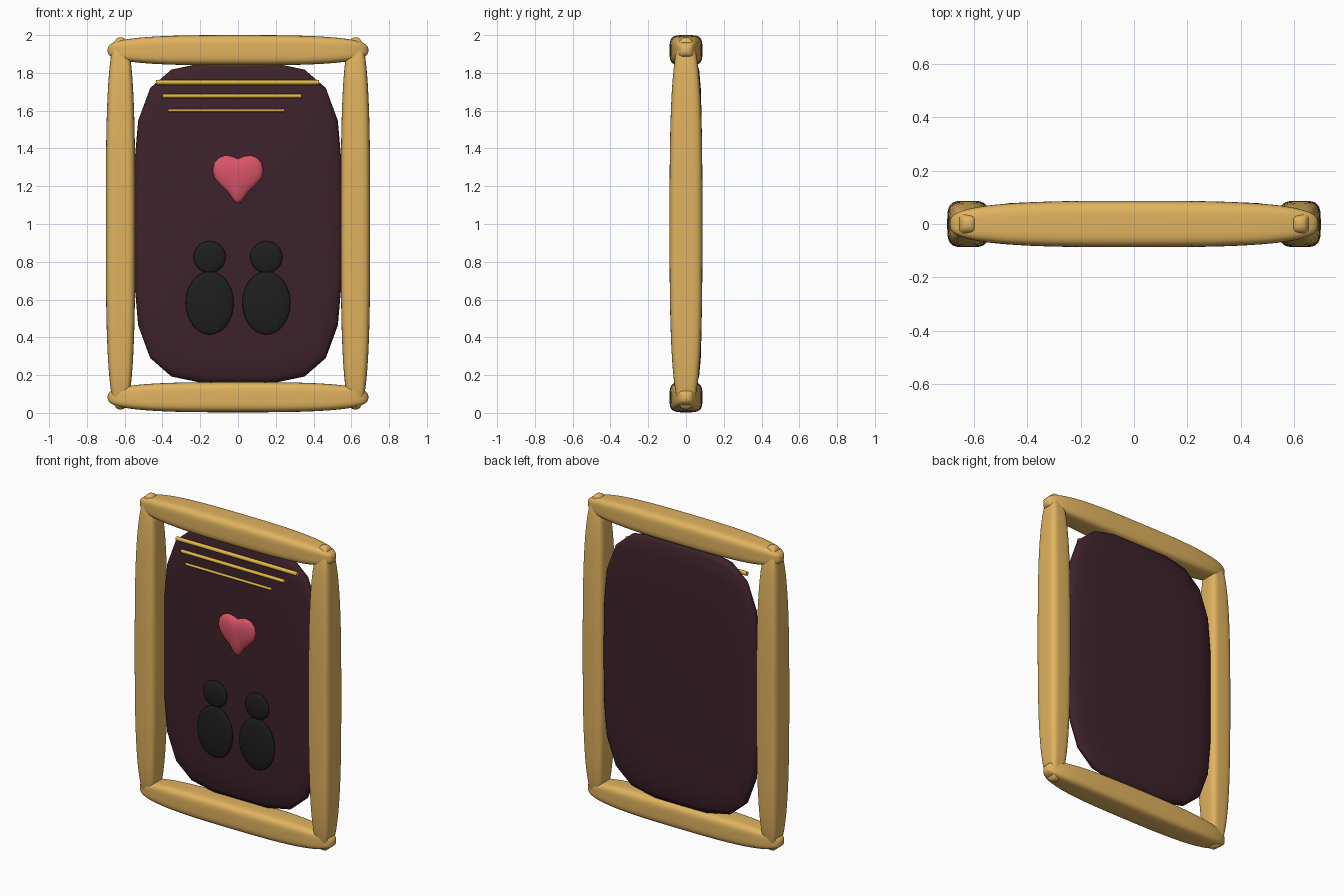
import bpy, bmesh, math
from mathutils import Vector

if "Cube" in bpy.data.objects:
    bpy.data.objects.remove(bpy.data.objects["Cube"])


def material(name, rgb):
    m = bpy.data.materials.new(name)
    m.diffuse_color = (*rgb, 1)
    m.use_nodes = True
    m.node_tree.nodes["Principled BSDF"].inputs["Base Color"].default_value = m.diffuse_color
    return m


GOLD = material("frame_gold", (0.75, 0.45, 0.115))
PLUM = material("panel_plum", (0.048, 0.016, 0.024))
PINK = material("heart_pink", (0.70, 0.09, 0.14))
BLACK = material("figure_black", (0.013, 0.013, 0.013))
YELLOW = material("line_yellow", (0.75, 0.48, 0.06))


def finish(bm, name, mat):
    bmesh.ops.recalc_face_normals(bm, faces=bm.faces)
    me = bpy.data.meshes.new(name)
    bm.to_mesh(me)
    bm.free()
    me.materials.append(mat)
    me.shade_smooth()
    ob = bpy.data.objects.new(name, me)
    bpy.context.collection.objects.link(ob)
    return ob


def soft_box(name, centre, half, p_section, p_length, axis, cuts, mat):
    """Gridded cube pushed onto a superellipsoid; axis is the long direction."""
    bm = bmesh.new()
    bmesh.ops.create_cube(bm, size=2)
    bmesh.ops.subdivide_edges(bm, edges=bm.edges[:], cuts=cuts, use_grid_fill=True)
    for v in bm.verts:
        section = sum(abs(c) ** p_section for i, c in enumerate(v.co) if i != axis)
        n = (section ** (p_length / p_section) + abs(v.co[axis]) ** p_length) ** (1 / p_length)
        v.co = Vector(centre) + Vector(c / n * h for c, h in zip(v.co, half))
    return finish(bm, name, mat)


def ellipsoid(name, centre, radii, mat):
    bm = bmesh.new()
    bmesh.ops.create_uvsphere(bm, u_segments=32, v_segments=16, radius=1)
    for v in bm.verts:
        v.co = Vector(centre) + Vector(c * r for c, r in zip(v.co, radii))
    return finish(bm, name, mat)


# Frame bars
for side, s in (("left", -1), ("right", 1)):
    soft_box(f"frame_{side}", (s * 0.622, 0, 1.003), (0.078, 0.087, 0.985), 4, 3, 2, 19, GOLD)
for side, z in (("bottom", 0.083), ("top", 1.92)):
    soft_box(f"frame_{side}", (0, 0, z), (0.69, 0.087, 0.08), 4, 3, 0, 19, GOLD)

# Coarse cushioned back panel
soft_box("back_panel", (0, 0.042, 1.005), (0.553, 0.043, 0.85), 4, 4, 2, 5, PLUM)

# Decorative lines, shorter and thinner going down
for i, (x0, x1, z, r) in enumerate(((-0.435, 0.43, 1.75, 0.013),
                                    (-0.40, 0.337, 1.678, 0.011),
                                    (-0.37, 0.245, 1.602, 0.008))):
    bm = bmesh.new()
    bmesh.ops.create_cone(bm, cap_ends=True, segments=16, radius1=r, radius2=r, depth=x1 - x0)
    for v in bm.verts:
        v.co = Vector((v.co.z + (x0 + x1) / 2, v.co.x - 0.005, v.co.y + z))
    ob = finish(bm, f"line_{i + 1}", YELLOW)
    bpy.context.view_layer.objects.active = ob
    ob.select_set(True)
    bpy.ops.object.shade_smooth_by_angle()
    ob.select_set(False)

# Two seated figures
for side, s in (("left", -1), ("right", 1)):
    ellipsoid(f"figure_body_{side}", (s * 0.15, -0.02, 0.582), (0.127, 0.022, 0.167), BLACK)
    ellipsoid(f"figure_head_{side}", (s * 0.15, -0.018, 0.825), (0.085, 0.02, 0.085), BLACK)

# Pillowed heart: outline shrunk towards its centre in rings
half = [(0.03, 1.358), (0.065, 1.364), (0.10, 1.352), (0.125, 1.325), (0.134, 1.285),
        (0.125, 1.245), (0.095, 1.207), (0.055, 1.17), (0.03, 1.135), (0.015, 1.115)]
outline = [(0, 1.345)] + half + [(0, 1.11)] + [(-x, z) for x, z in reversed(half)]
bm = bmesh.new()
cz, cy, depth, steps = 1.27, -0.008, 0.03, 12
rings = []
for i in range(1, steps):
    a = math.pi * i / steps
    t, y = math.sin(a), cy - depth * math.cos(a)
    rings.append([bm.verts.new((x * t, y, cz + (z - cz) * t)) for x, z in outline])
n = len(outline)
for a, b in zip(rings, rings[1:]):
    for k in range(n):
        bm.faces.new((a[k], a[(k + 1) % n], b[(k + 1) % n], b[k]))
for ring, y in ((rings[0], cy - depth), (rings[-1], cy + depth)):
    tip = bm.verts.new((0, y, cz))
    for k in range(n):
        bm.faces.new((ring[k], ring[(k + 1) % n], tip))
finish(bm, "heart", PINK)
